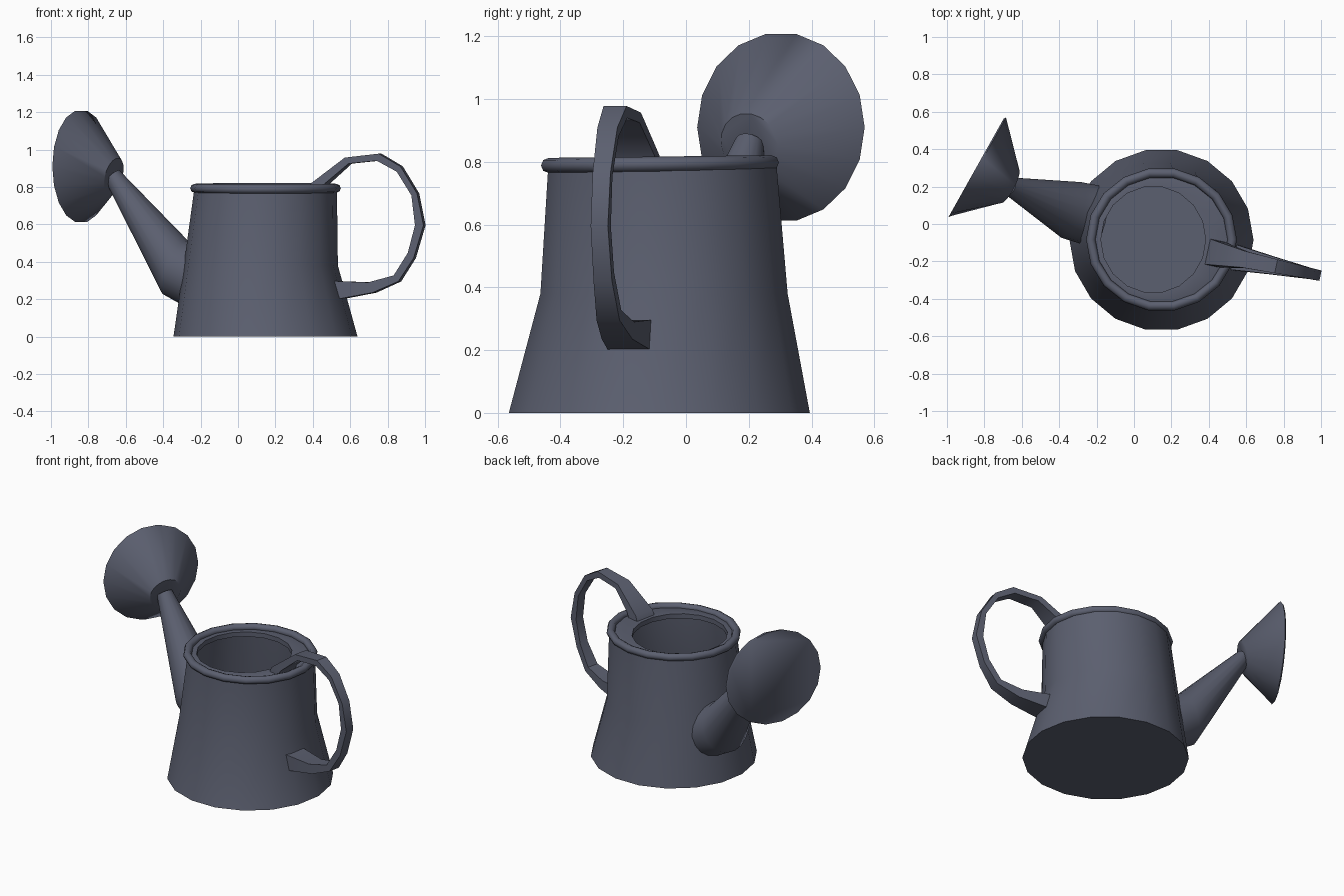
import bpy, bmesh, math
from mathutils import Vector

if "Cube" in bpy.data.objects:
    bpy.data.objects.remove(bpy.data.objects["Cube"])

# Slate paint shared by every part
slate = bpy.data.materials.new("slate")
slate.diffuse_color = (0.105, 0.115, 0.16, 1)
slate.use_nodes = True
slate.node_tree.nodes["Principled BSDF"].inputs["Base Color"].default_value = slate.diffuse_color


def loft(name, rings, cap_start=False, cap_end=False, closed=False, angle=35):
    """Skin a list of equal-length point rings."""
    bm = bmesh.new()
    vs = [[bm.verts.new(p) for p in r] for r in rings]
    n = len(vs[0])
    pairs = list(zip(vs, vs[1:])) + ([(vs[-1], vs[0])] if closed else [])
    for a, b in pairs:
        for i in range(n):
            j = (i + 1) % n
            bm.faces.new((a[i], a[j], b[j], b[i]))
    if cap_start:
        bm.faces.new(vs[0][::-1])
    if cap_end:
        bm.faces.new(vs[-1])
    bmesh.ops.recalc_face_normals(bm, faces=bm.faces)
    me = bpy.data.meshes.new(name)
    bm.to_mesh(me)
    bm.free()
    me.materials.append(slate)
    ob = bpy.data.objects.new(name, me)
    bpy.context.collection.objects.link(ob)
    bpy.ops.object.select_all(action='DESELECT')
    bpy.context.view_layer.objects.active = ob
    ob.select_set(True)
    bpy.ops.object.shade_smooth_by_angle(angle=math.radians(angle))
    return ob


def level_ring(cx, cy, z, rx, ry, n=18):
    return [(cx + rx * math.cos(2 * math.pi * i / n),
             cy + ry * math.sin(2 * math.pi * i / n), z) for i in range(n)]


def facing_ring(center, normal, r, n=18):
    """Circle around a centre, perpendicular to normal."""
    w = Vector(normal).normalized()
    u = w.cross(Vector((0, 0, 1))).normalized()
    v = w.cross(u)
    return [Vector(center) + r * (math.cos(t) * u + math.sin(t) * v)
            for t in (2 * math.pi * i / n for i in range(n))]


# Flared body, turned in at the top to a shelf with an off-centre opening
loft("body", [
    level_ring(0.147, -0.085, 0, 0.492, 0.487),
    level_ring(0.122, -0.07, 0.38, 0.412, 0.4),
    level_ring(0.147, -0.075, 0.78, 0.382, 0.37),
    level_ring(0.147, -0.08, 0.79, 0.36, 0.345),
    level_ring(0.103, -0.083, 0.79, 0.28, 0.285),
    level_ring(0.103, -0.083, 0.76, 0.28, 0.285),
], cap_start=True)

# Rolled rim, rising slightly towards the back
rim = []
for k in range(8):
    t = 2 * math.pi * k / 8
    d, z = 0.025 * math.cos(t), 0.793 + 0.024 * math.sin(t)
    rim.append([(x, y, zz + 0.012 * (y + 0.083))
                for x, y, zz in level_ring(0.147, -0.083, z, 0.378 + d, 0.36 + d)])
loft("rim", rim, closed=True, angle=50)

# Tapered spout
loft("spout", [
    facing_ring((-0.2, 0.04, 0.30), (-1, 0.2, 0.35), 0.165),
    facing_ring((-0.335, 0.075, 0.37), (-0.9, 0.32, 0.42), 0.158),
    facing_ring((-0.67, 0.203, 0.858), (-0.62, 0.25, 0.74), 0.048),
], cap_start=True, cap_end=True, angle=50)

# Rose: cone from a small neck disc to a wide flat face
face = (-0.872, 0.489, 0)
loft("rose", [
    facing_ring((-0.665, 0.203, 0.855), (-0.85, 0.45, 0.25), 0.103),
    facing_ring((-0.832, 0.306, 0.91), face, 0.302),
    facing_ring((-0.845, 0.299, 0.91), face, 0.302),
], cap_start=True, cap_end=True, angle=50)

# Handle: outer x, outer z, inner x, inner z, width
path = [
    (0.39, 0.78, 0.46, 0.78, 0.14), (0.405, 0.82, 0.48, 0.82, 0.135),
    (0.58, 0.957, 0.60, 0.925, 0.09), (0.76, 0.978, 0.75, 0.94, 0.075),
    (0.875, 0.91, 0.855, 0.882, 0.065), (0.963, 0.765, 0.933, 0.755, 0.058),
    (0.997, 0.595, 0.952, 0.595, 0.056), (0.945, 0.42, 0.914, 0.448, 0.06),
    (0.865, 0.295, 0.84, 0.327, 0.075), (0.73, 0.235, 0.706, 0.29, 0.1),
    (0.545, 0.20, 0.517, 0.297, 0.14), (0.50, 0.20, 0.47, 0.297, 0.14),
]
side = Vector((0.208, 0.978, 0))


def handle_point(x, z, off):
    return Vector((x, -0.145 - 0.213 * (x - 0.38), z)) + side * off


loft("handle", [[handle_point(ox, oz, -w / 2), handle_point(ox, oz, w / 2),
                 handle_point(ix, iz, w / 2), handle_point(ix, iz, -w / 2)]
                for ox, oz, ix, iz, w in path],
     cap_start=True, cap_end=True)
